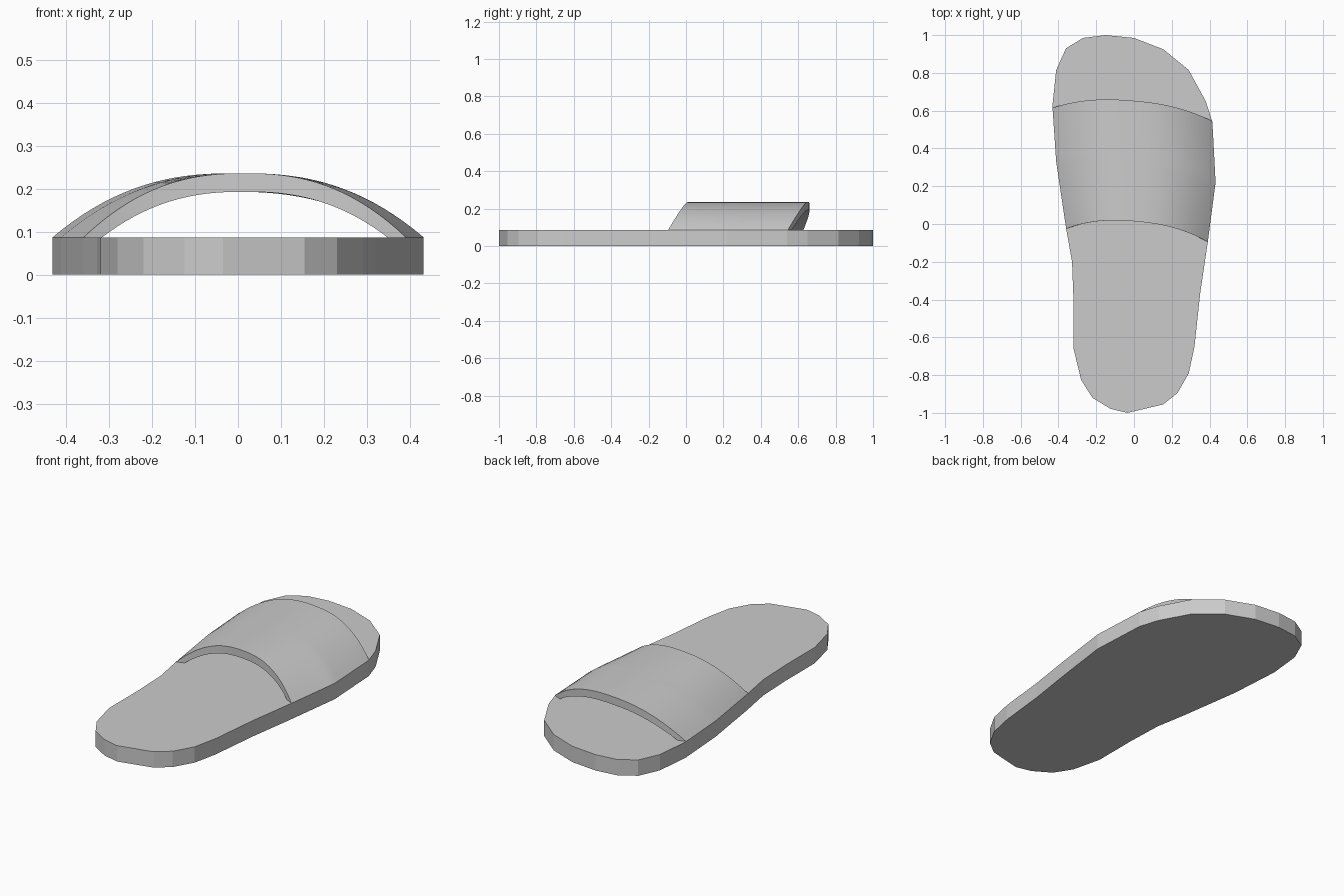
import bpy, bmesh

if "Cube" in bpy.data.objects:
    bpy.data.objects.remove(bpy.data.objects["Cube"])

grey = bpy.data.materials.new("light grey")
grey.diffuse_color = (0.6, 0.6, 0.6, 1)
grey.use_nodes = True
grey.node_tree.nodes["Principled BSDF"].inputs["Base Color"].default_value = grey.diffuse_color

SOLE_TOP = 0.087
# sole outline: right and left sides, each from toe to heel
RIGHT = [(-0.15, 1.0), (0, 0.985), (0.155, 0.925), (0.29, 0.815), (0.38, 0.65),
         (0.415, 0.54), (0.432, 0.22), (0.39, -0.10), (0.35, -0.37), (0.32, -0.65),
         (0.29, -0.79), (0.23, -0.895), (0.155, -0.955), (-0.035, -1.0)]
LEFT = [(-0.27, 0.985), (-0.36, 0.93), (-0.412, 0.815), (-0.432, 0.625), (-0.412, 0.33),
        (-0.36, -0.02), (-0.328, -0.20), (-0.32, -0.41), (-0.32, -0.66), (-0.28, -0.825),
        (-0.22, -0.92), (-0.125, -0.978)]


def finish(name, bm):
    bmesh.ops.recalc_face_normals(bm, faces=bm.faces)
    mesh = bpy.data.meshes.new(name)
    bm.to_mesh(mesh)
    bm.free()
    mesh.materials.append(grey)
    ob = bpy.data.objects.new(name, mesh)
    bpy.context.collection.objects.link(ob)
    return ob


def edge_x(side, y):
    """x of the sole outline at a given y"""
    for (x0, y0), (x1, y1) in zip(side, side[1:]):
        if y1 <= y <= y0:
            return x0 + (x1 - x0) * (y - y0) / (y1 - y0)


# Sole: extruded outline
bm = bmesh.new()
base = bm.faces.new([bm.verts.new((x, y, 0)) for x, y in RIGHT + LEFT[::-1]])
top = bmesh.ops.extrude_face_region(bm, geom=[base], use_keep_orig=True)
for v in top["geom"]:
    if isinstance(v, bmesh.types.BMVert):
        v.co.z = SOLE_TOP
finish("sole", bm)

# Strap: arched shell following the sole edges, with bowed ends
ACROSS, ALONG = 36, 20
POWER = 2.4


def section(s):
    yl, yr = -0.025 + 0.64 * s, -0.095 + 0.64 * s
    xl, xr = edge_x(LEFT, yl), edge_x(RIGHT, yr)
    mid, half = (xl + xr) / 2, (xr - xl) / 2

    def arch(width, height):
        pts = []
        for i in range(ACROSS + 1):
            t = -1 + 2 * i / ACROSS
            f = t * width                       # position across the full strap
            y = yl + (yr - yl) * (f + 1) / 2 + 0.073 * (1 - abs(f) ** POWER)
            z = SOLE_TOP + height * (1 - abs(t) ** POWER)
            pts.append((mid + half * f, y, z))
        return pts
    return arch(1, 0.149) + arch(1 - 0.043 / half, 0.106)[::-1]


bm = bmesh.new()
rings = [[bm.verts.new(p) for p in section(j / ALONG)] for j in range(ALONG + 1)]
n = len(rings[0])
for a, b in zip(rings, rings[1:]):
    for i in range(n):
        k = (i + 1) % n
        bm.faces.new((a[i], a[k], b[k], b[i]))
for r in (rings[0], rings[-1]):
    for i in range(ACROSS):
        bm.faces.new((r[i], r[i + 1], r[n - 2 - i], r[n - 1 - i]))
strap = finish("strap", bm)
bpy.context.view_layer.objects.active = strap
strap.select_set(True)
bpy.ops.object.shade_smooth_by_angle(angle=0.52)
